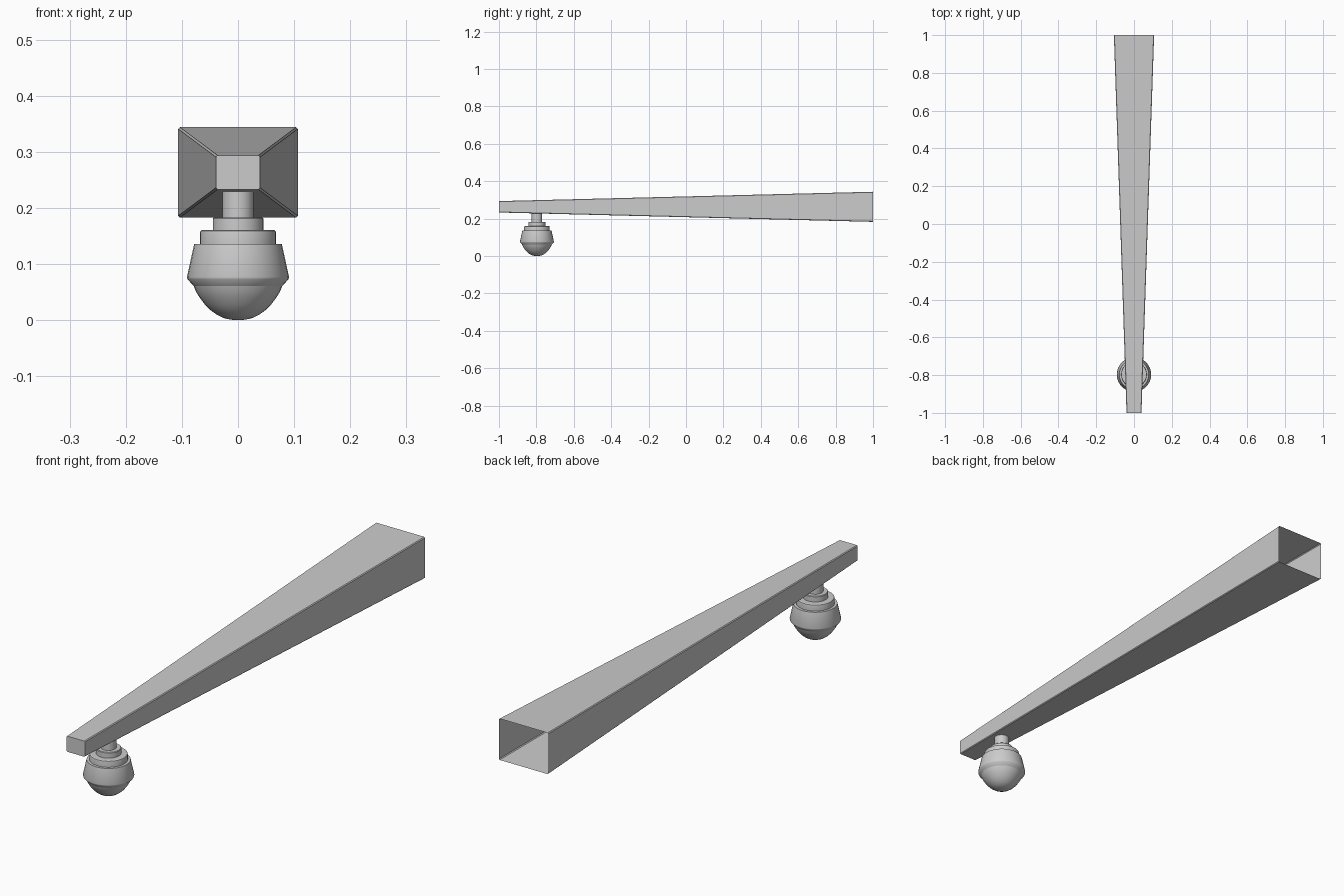
import bpy, bmesh, math

if "Cube" in bpy.data.objects:
    bpy.data.objects.remove(bpy.data.objects["Cube"])


def make_object(name, bm):
    bmesh.ops.recalc_face_normals(bm, faces=bm.faces)
    mesh = bpy.data.meshes.new(name)
    bm.to_mesh(mesh)
    bm.free()
    ob = bpy.data.objects.new(name, mesh)
    bpy.context.collection.objects.link(ob)
    bpy.ops.object.select_all(action='DESELECT')
    ob.select_set(True)
    bpy.context.view_layer.objects.active = ob
    bpy.ops.object.shade_smooth_by_angle(angle=math.radians(30))
    return ob


def lathe(name, profile, y, sides=32):
    bm = bmesh.new()
    verts = [bm.verts.new((r, y, z)) for r, z in profile]
    edges = [bm.edges.new(pair) for pair in zip(verts, verts[1:])]
    bmesh.ops.spin(bm, geom=verts + edges, cent=(0, y, 0), axis=(0, 0, 1),
                   angle=math.tau, steps=sides, use_duplicate=False)
    bmesh.ops.remove_doubles(bm, verts=bm.verts, dist=1e-5)
    return make_object(name, bm)


def section(bm, y, half, low, high, c):
    # rectangle with small chamfered corners
    pts = [(-half + c, low), (half - c, low), (half, low + c), (half, high - c),
           (half - c, high), (-half + c, high), (-half, high - c), (-half, low + c)]
    return [bm.verts.new((x, y, z)) for x, z in pts]


# tapered hollow arm, closed at the tip and open at the wide back end
bm = bmesh.new()
tip = section(bm, -1, 0.0395, 0.233, 0.294, 0.003)
back = section(bm, 1, 0.1065, 0.183, 0.344, 0.003)
for i in range(8):
    j = (i + 1) % 8
    bm.faces.new((tip[i], tip[j], back[j], back[i]))
bm.faces.new(tip)
make_object("arm", bm)

LAMP_Y = -0.797

# stem and stepped collars
lathe("lamp_stem", [(0, 0.236), (0.028, 0.236), (0.028, 0.182)], LAMP_Y)
lathe("lamp_neck", [(0, 0.183), (0.043, 0.183), (0.045, 0.181), (0.045, 0.16)], LAMP_Y)
lathe("lamp_collar", [(0, 0.161), (0.064, 0.161), (0.067, 0.159), (0.068, 0.155),
                      (0.068, 0.135)], LAMP_Y)

# flared shade
lathe("lamp_shade", [(0, 0.136), (0.078, 0.136), (0.091, 0.077), (0.090, 0.073),
                     (0.079, 0.061)], LAMP_Y)

# rounded glass bowl
bowl = [(0.079, 0.061), (0.075, 0.051), (0.068, 0.040), (0.059, 0.028),
        (0.049, 0.018), (0.038, 0.010), (0.026, 0.004), (0.013, 0.001), (0, 0)]
lathe("lamp_bowl", bowl, LAMP_Y)
